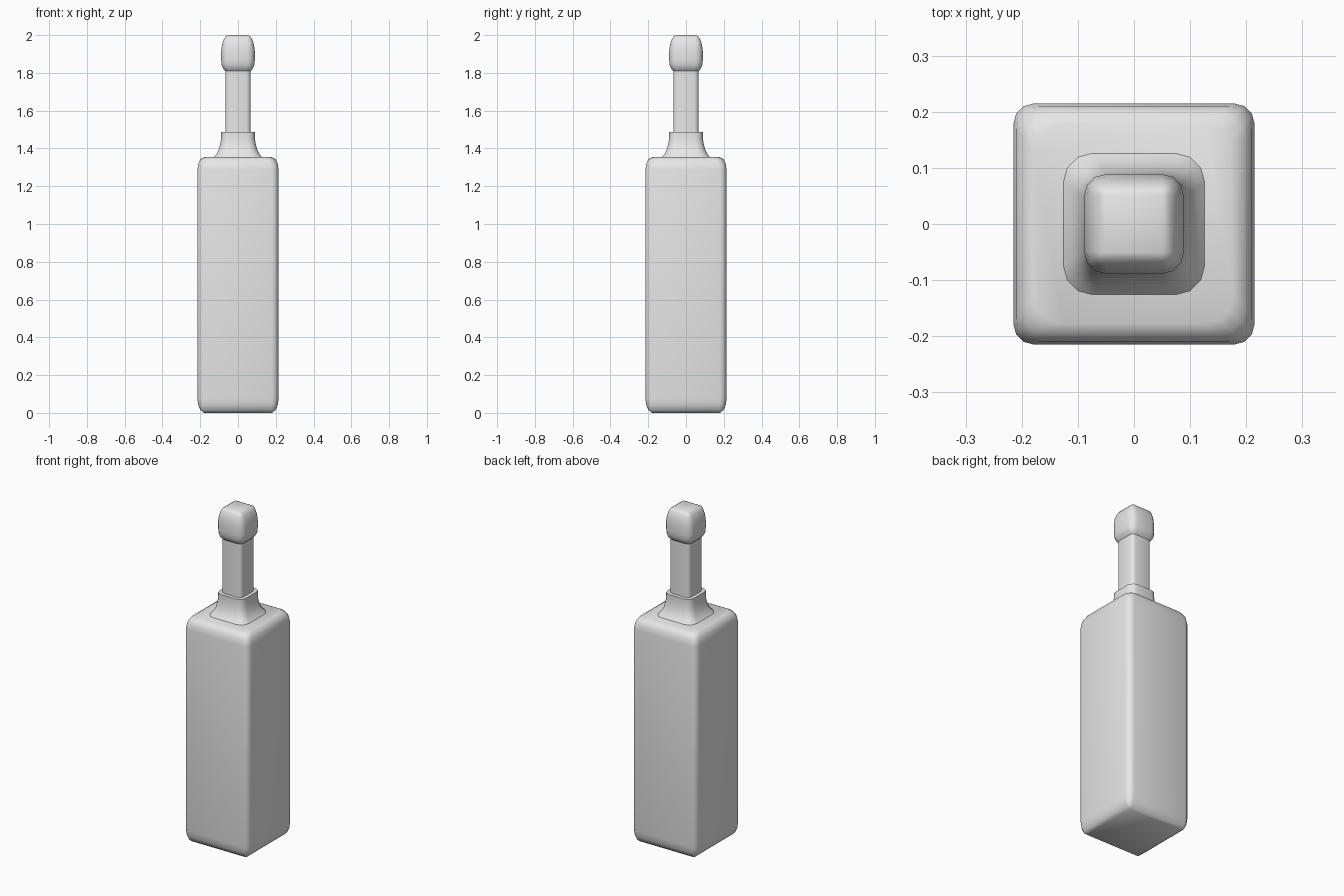
import bpy
import bmesh
from math import sin, cos, pi

cube = bpy.data.objects.get("Cube")
if cube:
    bpy.data.objects.remove(cube, do_unlink=True)

grey = bpy.data.materials.new("plain grey")
grey.use_nodes = True
colour = (0.8, 0.8, 0.8, 1)
grey.diffuse_color = colour
grey.node_tree.nodes["Principled BSDF"].inputs["Base Color"].default_value = colour

SEGMENTS = 3  # facets per rounded corner


def rounded_square(half, radius, z):
    """Points of a square outline with rounded corners, counter-clockwise."""
    points = []
    for corner, (sx, sy) in enumerate([(1, 1), (-1, 1), (-1, -1), (1, -1)]):
        for step in range(SEGMENTS + 1):
            a = (corner + step / SEGMENTS) * pi / 2
            points.append((sx * (half - radius) + radius * cos(a),
                           sy * (half - radius) + radius * sin(a), z))
    return points


def loft(name, sections, bottom_cap=False):
    """Skin a stack of (half width, corner radius, height) sections."""
    bm = bmesh.new()
    rings = [[bm.verts.new(p) for p in rounded_square(*s)] for s in sections]
    count = len(rings[0])
    for low, high in zip(rings, rings[1:]):
        for i in range(count):
            j = (i + 1) % count
            bm.faces.new((low[i], low[j], high[j], high[i]))
    bm.faces.new(rings[-1])
    if bottom_cap:
        bm.faces.new(rings[0][::-1])
    # Collapse the corners of square-cornered sections
    bmesh.ops.remove_doubles(bm, verts=bm.verts, dist=0.0001)
    mesh = bpy.data.meshes.new(name)
    bm.to_mesh(mesh)
    bm.free()
    mesh.materials.append(grey)
    obj = bpy.data.objects.new(name, mesh)
    bpy.context.collection.objects.link(obj)
    bpy.ops.object.select_all(action="DESELECT")
    obj.select_set(True)
    bpy.context.view_layer.objects.active = obj
    bpy.ops.object.shade_smooth_by_angle(angle=0.7)
    return obj


# Tall square body with rounded edges
loft("bottle_body", [
    (0.18, 0, 0), (0.198, 0.02, 0.014), (0.21, 0.032, 0.04), (0.215, 0.037, 0.075),
    (0.215, 0.037, 1.285), (0.21, 0.04, 1.32), (0.198, 0.046, 1.344),
    (0.178, 0.052, 1.355)], bottom_cap=True)

# Flared collar on the shoulder
loft("collar", [
    (0.126, 0.052, 1.355), (0.112, 0.048, 1.373), (0.1, 0.045, 1.398),
    (0.092, 0.042, 1.432), (0.089, 0.04, 1.465), (0.089, 0.04, 1.487)])

# Slim neck swelling into a rounded stopper
loft("neck_and_stopper", [
    (0.067, 0.023, 1.487), (0.067, 0.023, 1.81),
    (0.078, 0.031, 1.822), (0.087, 0.038, 1.843), (0.089, 0.04, 1.87),
    (0.089, 0.04, 1.915), (0.084, 0.034, 1.95), (0.074, 0.024, 1.98),
    (0.063, 0.012, 1.994), (0.051, 0, 2)])
